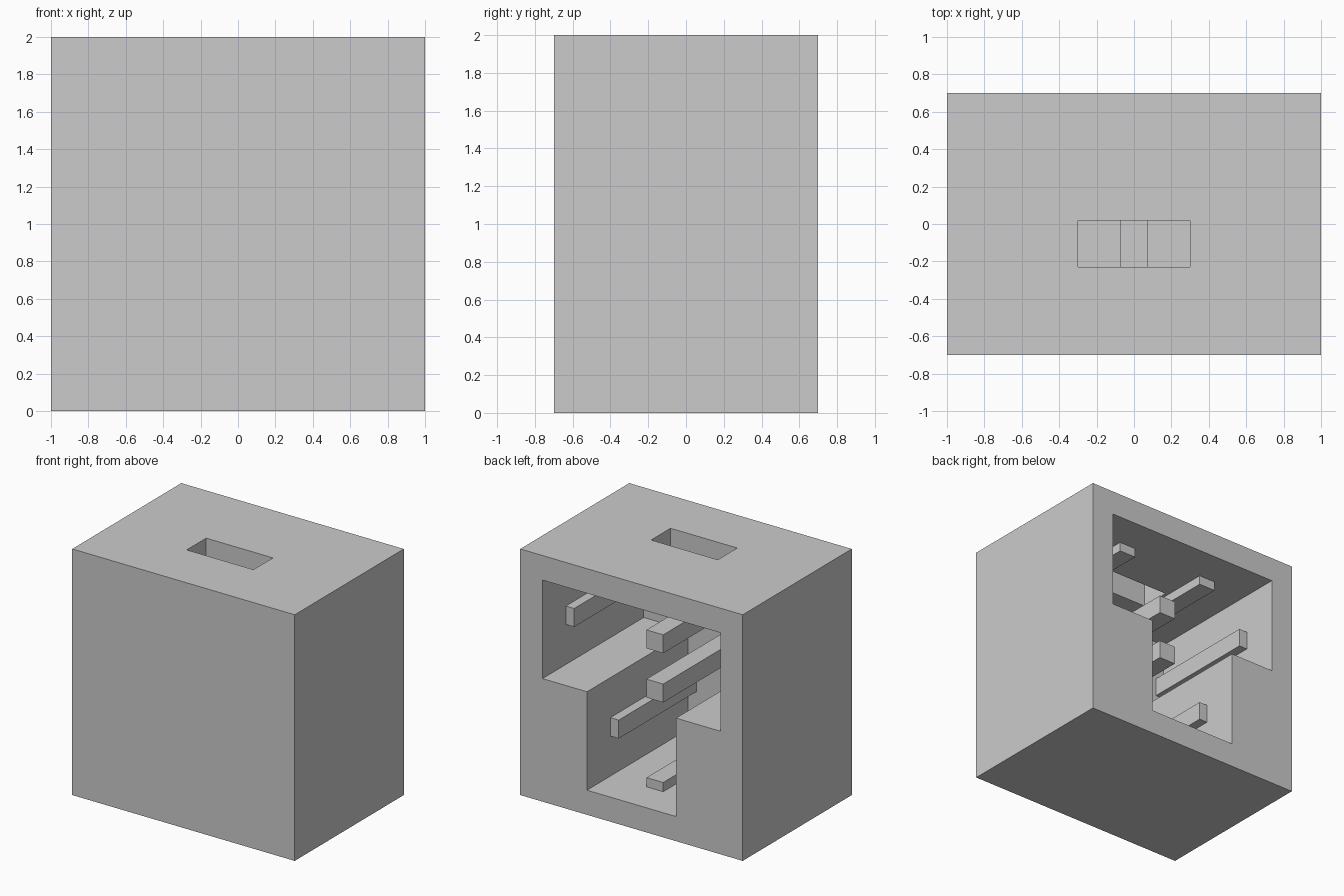
import bpy
import bmesh

if "Cube" in bpy.data.objects:
    bpy.data.objects.remove(bpy.data.objects["Cube"], do_unlink=True)

grey = bpy.data.materials.new("plain grey")
grey.use_nodes = True
grey.diffuse_color = (0.6, 0.6, 0.6, 1)
grey.node_tree.nodes["Principled BSDF"].inputs["Base Color"].default_value = (0.6, 0.6, 0.6, 1)

FRONT_WALL, PIN_END, BACK = -0.6, 0.4, 0.7
HALF = 0.075  # half the pin thickness


def finish(name, bm):
    bmesh.ops.recalc_face_normals(bm, faces=bm.faces)
    mesh = bpy.data.meshes.new(name)
    bm.to_mesh(mesh)
    bm.free()
    mesh.materials.append(grey)
    obj = bpy.data.objects.new(name, mesh)
    bpy.context.collection.objects.link(obj)
    return obj


def box(name, x, y, z):
    """Box between the (low, high) limits on each axis."""
    bm = bmesh.new()
    bmesh.ops.create_cube(bm, size=1)
    for v in bm.verts:
        v.co = [lim[0] if c < 0 else lim[1] for c, lim in zip(v.co, (x, y, z))]
    return finish(name, bm)


def prism(name, outline, y0, y1):
    """Extrude an x-z outline along y."""
    bm = bmesh.new()
    face = bm.faces.new([bm.verts.new((x, y0, z)) for x, z in outline])
    ext = bmesh.ops.extrude_face_region(bm, geom=[face])
    for v in ext["geom"]:
        if isinstance(v, bmesh.types.BMVert):
            v.co.y = y1
    return finish(name, bm)


# Housing with a T-shaped cavity open at the back and a slot in the top
housing = box("housing", (-1, 1), (-0.7, BACK), (0, 2))
half_tee = [(0.4, 0.2), (0.4, 1.0), (0.8, 1.0), (0.8, 1.8)]
tee = half_tee + [(-x, z) for x, z in reversed(half_tee)]
cutters = [
    prism("cavity_cutter", tee, FRONT_WALL, BACK + 0.1),
    box("slot_cutter", (-0.3, 0.3), (-0.23, 0.02), (1.7, 2.1)),
]
for cutter in cutters:
    mod = housing.modifiers.new(cutter.name, "BOOLEAN")
    mod.operation = "DIFFERENCE"
    mod.solver = "EXACT"
    mod.object = cutter
    bpy.context.view_layer.objects.active = housing
    bpy.ops.object.modifier_apply(modifier=mod.name)
    bpy.data.objects.remove(cutter, do_unlink=True)


# Square pins from the front wall; those on the cavity sides are half sunk
def pin(name, x, z):
    box(name, (x - HALF, x + HALF), (FRONT_WALL - 0.02, PIN_END), (z - HALF, z + HALF))


for label, z in (("upper", 1.4), ("middle", 1.0), ("floor", 0.2)):
    pin(label + "_centre_pin", 0, z)
for side, s in (("left", 1), ("right", -1)):
    pin(side + "_upper_wall_pin", 0.8 * s, 1.4)
    pin(side + "_lower_wall_pin", 0.4 * s, 0.6)
    pin(side + "_ceiling_pin", 0.4 * s, 1.8)
